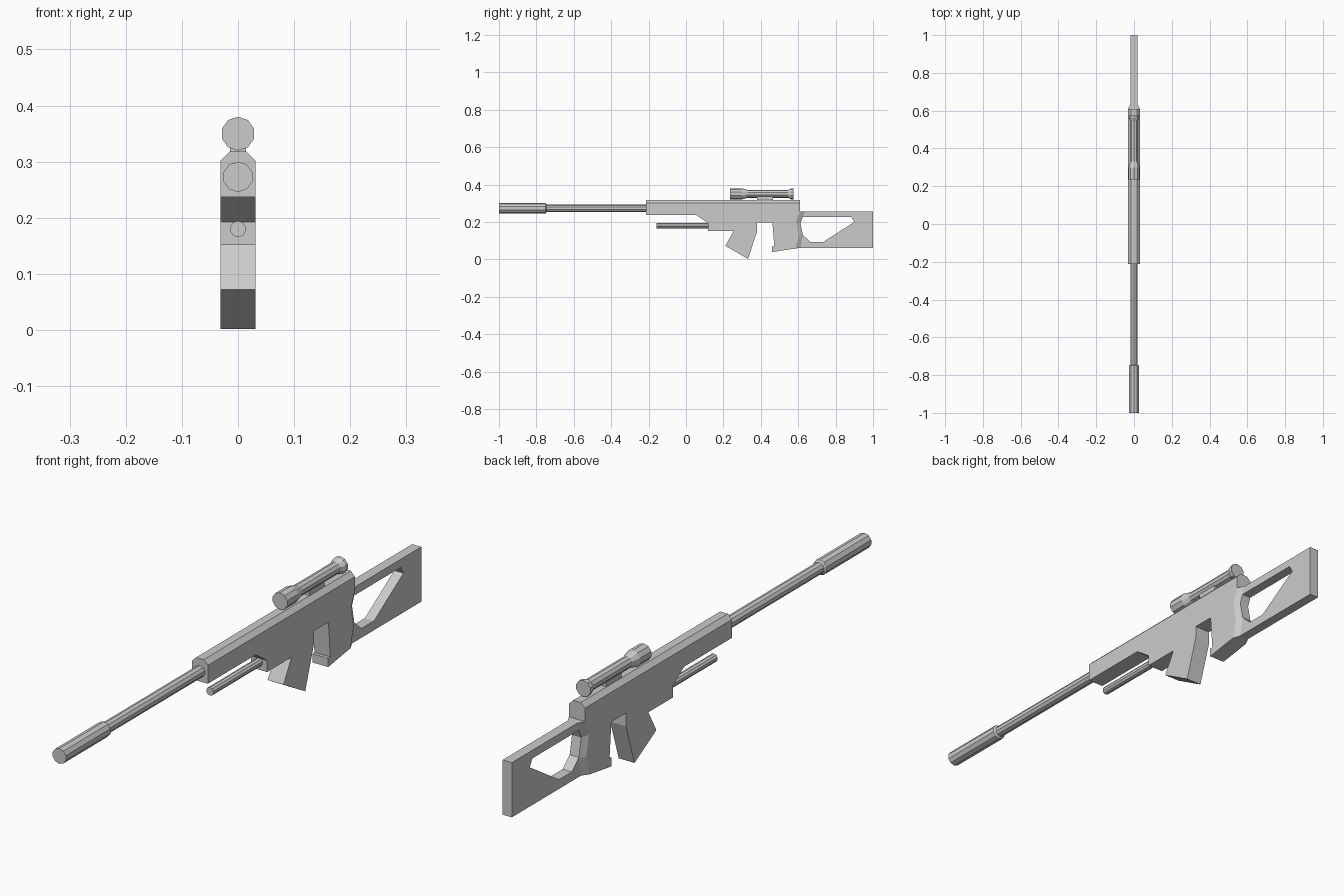
import bpy, bmesh, math

if "Cube" in bpy.data.objects:
    bpy.data.objects.remove(bpy.data.objects["Cube"])

BODY_W = 0.031   # half width of the receiver
STOCK_W = 0.018  # half width of the stock


def finish(name, bm):
    bmesh.ops.recalc_face_normals(bm, faces=bm.faces)
    mesh = bpy.data.meshes.new(name)
    bm.to_mesh(mesh)
    bm.free()
    obj = bpy.data.objects.new(name, mesh)
    bpy.context.collection.objects.link(obj)
    return obj


def slab(profile, half):
    """Extrude a (y, z) outline symmetrically across x."""
    bm = bmesh.new()
    face = bm.faces.new([bm.verts.new((-half, y, z)) for y, z in profile])
    ext = bmesh.ops.extrude_face_region(bm, geom=[face], use_keep_orig=True)
    verts = [g for g in ext["geom"] if isinstance(g, bmesh.types.BMVert)]
    bmesh.ops.translate(bm, verts=verts, vec=(2 * half, 0, 0))
    bmesh.ops.recalc_face_normals(bm, faces=bm.faces)
    return bm


def turned(name, rings, zc, sides=10):
    """Faceted tube along y through (y, radius) rings, capped at both ends."""
    bm = bmesh.new()
    loops = []
    for y, r in rings:
        angles = [2 * math.pi * i / sides for i in range(sides)]
        loops.append([bm.verts.new((r * math.sin(a), y, zc + r * math.cos(a))) for a in angles])
    for a, b in zip(loops, loops[1:]):
        for i in range(sides):
            j = (i + 1) % sides
            bm.faces.new((a[i], a[j], b[j], b[i]))
    bm.faces.new(loops[0])
    bm.faces.new(loops[-1])
    return finish(name, bm)


# Receiver with magazine and grip outline; rear edge shared with the collar
rear_outer = [(0.61, 0.255), (0.588, 0.2), (0.602, 0.125), (0.585, 0.058)]
rear_inner = [(0.636, 0.255), (0.612, 0.195), (0.625, 0.13), (0.612, 0.061)]
receiver_outline = [
    (0.61, 0.302), (-0.213, 0.302), (-0.213, 0.237), (0.055, 0.237),
    (0.118, 0.193), (0.118, 0.152), (0.255, 0.152), (0.21, 0.072),
    (0.332, 0.002), (0.38, 0.15), (0.38, 0.197), (0.462, 0.197),
    (0.472, 0.07), (0.46, 0.07), (0.46, 0.039),
]
bm = slab(receiver_outline + rear_outer[::-1], BODY_W)

# Chamfered top of the receiver
top = max(bm.faces, key=lambda f: (round(f.normal.z, 3), f.calc_center_median().z))
ext = bmesh.ops.extrude_face_region(bm, geom=[top])
for v in [g for g in ext["geom"] if isinstance(g, bmesh.types.BMVert)]:
    v.co.x *= 0.48
    v.co.z = 0.318
if top.is_valid:
    bmesh.ops.delete(bm, geom=[top], context="FACES_ONLY")
finish("receiver", bm)

# Tapered collar between receiver and stock
bm = bmesh.new()
rows = []
for (yo, zo), (yi, zi) in zip(rear_outer, rear_inner):
    rows.append([bm.verts.new(p) for p in (
        (-BODY_W, yo, zo), (-STOCK_W, yi, zi), (STOCK_W, yi, zi), (BODY_W, yo, zo))])
for a, b in zip(rows, rows[1:]):
    for i in range(3):
        bm.faces.new((a[i], a[i + 1], b[i + 1], b[i]))
bm.faces.new(rows[0])
bm.faces.new(rows[-1])
finish("stock_collar", bm)

# Skeleton stock, open towards the collar
stock_outline = [
    (0.636, 0.255), (1.0, 0.255), (1.0, 0.061), (0.612, 0.061), (0.625, 0.13),
    (0.665, 0.094), (0.735, 0.094), (0.9, 0.2), (0.885, 0.226), (0.624, 0.226),
]
finish("stock", slab(stock_outline, STOCK_W))

# Barrel, muzzle and lower rod
turned("barrel", [(-0.76, 0.02), (-0.205, 0.02)], 0.273)
turned("muzzle", [(-1.0, 0.027), (-0.75, 0.027), (-0.745, 0.02)], 0.273)
turned("lower_rod", [(-0.157, 0.0145), (0.125, 0.0145)], 0.18)

# Scope and its mount
turned("scope", [(0.235, 0.03), (0.298, 0.03), (0.33, 0.021), (0.545, 0.021),
                 (0.562, 0.029), (0.575, 0.029)], 0.35)
finish("scope_mount", slab([(0.38, 0.315), (0.465, 0.315), (0.465, 0.336), (0.38, 0.336)], 0.014))
